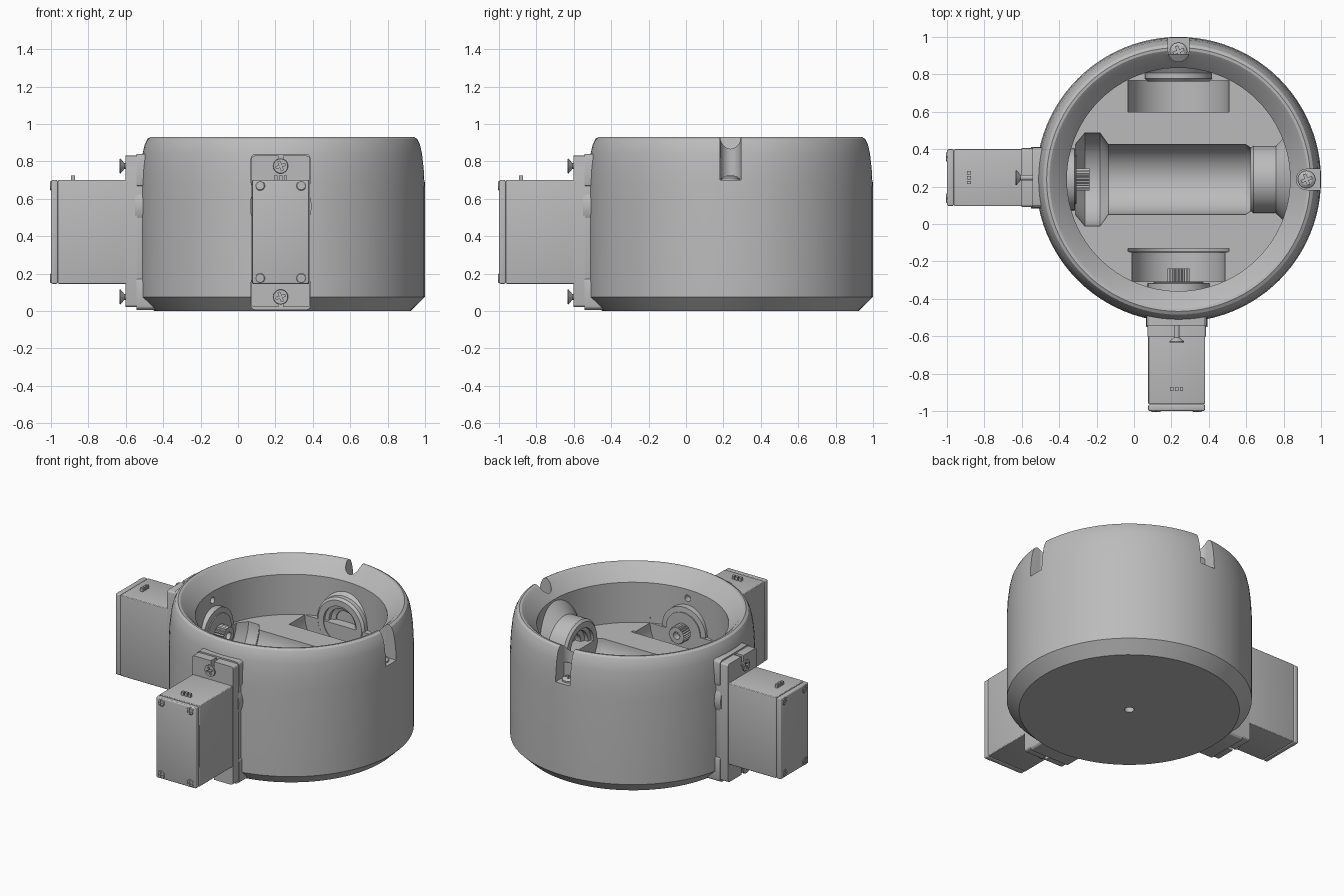
import bpy, bmesh, math
from mathutils import Matrix

cube = bpy.data.objects.get("Cube")
if cube:
    bpy.data.objects.remove(cube)

CENTRE = 0.238      # bowl axis in x and y
AXIS_Z = 0.56       # height of the drive axis
FLOOR = 0.555

grey = bpy.data.materials.new("mid_grey")
grey.use_nodes = True
grey.diffuse_color = (0.5, 0.5, 0.5, 1)
grey.node_tree.nodes["Principled BSDF"].inputs["Base Color"].default_value = (0.5, 0.5, 0.5, 1)


def side(degrees):
    """Frame on the bowl axis whose -Y points outward at one side."""
    return Matrix.Translation((CENTRE, CENTRE, 0)) @ Matrix.Rotation(math.radians(degrees), 4, 'Z')


FRONT, RIGHT, BACK, LEFT = side(0), side(-90), side(180), side(90)


def outward(frame, x=0.0, z=AXIS_Z, y=0.0):
    """Frame whose +Z points outward through the side."""
    return frame @ Matrix.Translation((x, y, z)) @ Matrix.Rotation(math.pi / 2, 4, 'X')


def finish(name, bm, matrix):
    bmesh.ops.recalc_face_normals(bm, faces=bm.faces)
    mesh = bpy.data.meshes.new(name)
    bm.transform(matrix)
    bm.to_mesh(mesh)
    bm.free()
    mesh.materials.append(grey)
    obj = bpy.data.objects.new(name, mesh)
    bpy.context.collection.objects.link(obj)
    return smooth(obj)


def smooth(obj):
    bpy.ops.object.select_all(action='DESELECT')
    obj.select_set(True)
    bpy.context.view_layer.objects.active = obj
    bpy.ops.object.shade_smooth_by_angle(angle=math.radians(25))
    return obj


def lathe(name, profile, matrix, steps=48):
    """Turned solid from (radius, height) points."""
    bm = bmesh.new()
    verts = [bm.verts.new((r, 0, h)) for r, h in profile]
    edges = [bm.edges.new(pair) for pair in zip(verts, verts[1:])]
    bmesh.ops.spin(bm, geom=verts + edges, cent=(0, 0, 0), axis=(0, 0, 1),
                   angle=math.tau, steps=steps)
    bmesh.ops.remove_doubles(bm, verts=bm.verts, dist=1e-5)
    return finish(name, bm, matrix)


def box(name, low, high, matrix, bevel=0.0, along=None):
    """Box between two corners; bevels all edges or those along one axis."""
    bm = bmesh.new()
    bmesh.ops.create_cube(bm, size=1)
    for v in bm.verts:
        v.co = [lo + (c + 0.5) * (hi - lo) for c, lo, hi in zip(v.co, low, high)]
    if bevel:
        edges = [e for e in bm.edges if along is None
                 or abs(e.verts[0].co[along] - e.verts[1].co[along]) > 1e-6]
        bmesh.ops.bevel(bm, geom=edges, offset=bevel, segments=3, profile=0.5, affect='EDGES')
    return finish(name, bm, matrix)


def cut(obj, *cutters):
    for cutter in cutters:
        cutter.hide_render = True
        mod = obj.modifiers.new("cut", 'BOOLEAN')
        mod.operation, mod.solver, mod.object = 'DIFFERENCE', 'EXACT', cutter
        bpy.context.view_layer.objects.active = obj
        bpy.ops.object.modifier_apply(modifier=mod.name)
        bpy.data.objects.remove(cutter)
    return smooth(obj)


def screw(name, matrix, radius, profile, top, turn=45):
    """Turned head with a cross recess in its top."""
    head = lathe(name, profile, matrix, 24)
    m = matrix @ Matrix.Rotation(math.radians(turn), 4, 'Z')
    a, b, d = radius * 0.65, radius * 0.14, radius * 0.3
    cut(head, box("slot", (-a, -b, top - d), (a, b, top + d), m),
        box("slot", (-b, -a, top - d), (b, a, top + d), m))


# Bowl with a chamfered foot, rounded rim and funnel mouth
bowl = lathe("bowl", [(0, 0), (0.685, 0), (0.762, 0.075), (0.762, 0.66), (0.757, 0.76),
                      (0.748, 0.84), (0.737, 0.89), (0.722, 0.92), (0.705, 0.93),
                      (0.69, 0.928), (0.67, 0.912), (0.597, 0.83), (0.597, FLOOR), (0, FLOOR)],
             Matrix.Translation((CENTRE, CENTRE, 0)), 96)

# Channel and pockets sunk in the floor
cut(bowl,
    lathe("channel", [(0, -0.55), (0.19, -0.55), (0.25, -0.50), (0.25, -0.42), (0.187, -0.375),
                      (0.187, 0.36), (0.17, 0.385), (0, 0.385)], outward(LEFT)),
    lathe("front_pocket", [(0, 0.37), (0.27, 0.37), (0.27, 0.385), (0.25, 0.39),
                           (0.25, 0.545), (0, 0.545)], outward(FRONT)),
    lathe("back_pocket", [(0, 0.36), (0.27, 0.36), (0.27, 0.53), (0, 0.53)], outward(BACK)))

# Hole under the foot
cut(bowl, lathe("foot_hole", [(0, -0.1), (0.03, -0.1), (0.03, 0.12), (0, 0.12)],
                Matrix.Translation((CENTRE, CENTRE, 0)), 24))

# Rim notches, each with a screw on its floor
for label, frame in (("left", LEFT), ("back", BACK)):
    seat = frame @ Matrix.Translation((0, -0.685, 0.70))
    cut(bowl, lathe("notch_end", [(0, 0), (0.055, 0), (0.055, 0.4), (0, 0.4)], seat, 32),
        box("notch", (-0.0549, -0.2, 0), (0.0549, 0, 0.4), seat))
    screw(label + "_rim_screw", seat, 0.045,
          [(0, -0.01), (0.047, -0.01), (0.047, 0.01), (0.03, 0.022), (0, 0.025)], 0.025, 20)

# Passive bearings on the left and back walls
for label, frame, face, neck, flare in (("left", LEFT, 0.385, 0.52, 0.28),
                                        ("back", BACK, 0.525, 0.57, 0.25)):
    lathe(label + "_bearing",
          [(0, face + 0.1), (0.07, face + 0.1), (0.07, face + 0.06), (0.1, face + 0.05),
           (0.1, face + 0.025), (0.125, face + 0.02), (0.125, face), (0.165, face),
           (0.18, face + 0.015), (0.18, neck), (flare, neck + 0.1), (0, neck + 0.1)],
          outward(frame))

# Driven sides: servo, mount, horn and screws
for label, frame in (("front", FRONT), ("right", RIGHT)):
    mid = frame @ Matrix.Translation((-0.01, 0, 0))
    cut(bowl, lathe("wall_hole", [(0, 0.5), (0.022, 0.5), (0.022, 0.66), (0, 0.66)],
                    outward(frame, z=0.77), 24))
    lathe(label + "_horn", [(0, 0.545), (0.13, 0.545), (0.13, 0.552), (0.165, 0.555),
                            (0.165, 0.61), (0, 0.61)], outward(frame))

    # Splined shaft with a bored end
    bm = bmesh.new()
    bmesh.ops.create_cone(bm, cap_ends=True, segments=48, radius1=0.06, radius2=0.06, depth=0.1)
    for v in bm.verts:
        angle = math.atan2(v.co.y, v.co.x)
        if round(angle * 48 / math.tau) % 2:
            v.co.xy *= 0.88
    shaft = finish(label + "_splined_shaft", bm, outward(frame, y=-0.525))
    cut(shaft, lathe("bore", [(0, 0.4), (0.025, 0.4), (0.025, 0.52), (0, 0.52)],
                     outward(frame), 24))

    # Mounting pads on the bowl, above and below the servo
    for end, low, high in (("upper", 0.66, 0.84), ("lower", 0.005, 0.18)):
        box(f"{label}_{end}_pad", (-0.16, -0.782, low), (0.16, -0.64, high), mid, 0.025, 1)

    # Servo body with a cap, boss and cable pins
    box(label + "_servo_body", (-0.152, -1.20, 0.145), (0.152, -0.70, 0.70), mid, 0.006)
    box(label + "_servo_cap", (-0.152, -1.238, 0.145), (0.152, -1.201, 0.70), mid, 0.01)
    lathe(label + "_servo_boss", [(0, 0.7), (0.165, 0.7), (0.165, 0.79), (0, 0.79)],
          outward(mid))
    for i in (-1, 0, 1):
        x = i * 0.026
        box(f"{label}_cable_pin_{i + 2}", (x - 0.009, -1.13, 0.69), (x + 0.009, -1.11, 0.723), mid)

    # Flange with open screw slots
    flange = box(label + "_servo_flange", (-0.157, -0.84, 0.02), (0.157, -0.778, 0.83),
                 mid, 0.018, 1)
    cut(flange, box("slot", (-0.012, -0.9, 0.77), (0.012, -0.7, 0.9), mid),
        box("slot", (-0.012, -0.9, -0.1), (0.012, -0.7, 0.075), mid))
    for end, z in (("upper", 0.775), ("lower", 0.075)):
        screw(f"{label}_{end}_mount_screw", outward(mid, z=z), 0.04,
              [(0, 0.66), (0.015, 0.66), (0.015, 0.845), (0.04, 0.866), (0.038, 0.872),
               (0, 0.872)], 0.872, 20)

    # Four case screws on the cap
    for n, (x, z) in enumerate((x, z) for x in (-0.11, 0.11) for z in (0.175, 0.67)):
        screw(f"{label}_case_screw_{n + 1}", outward(mid, x, z), 0.026,
              [(0, 1.21), (0.026, 1.21), (0.026, 1.239), (0.022, 1.242), (0, 1.242)], 1.242, 0)
